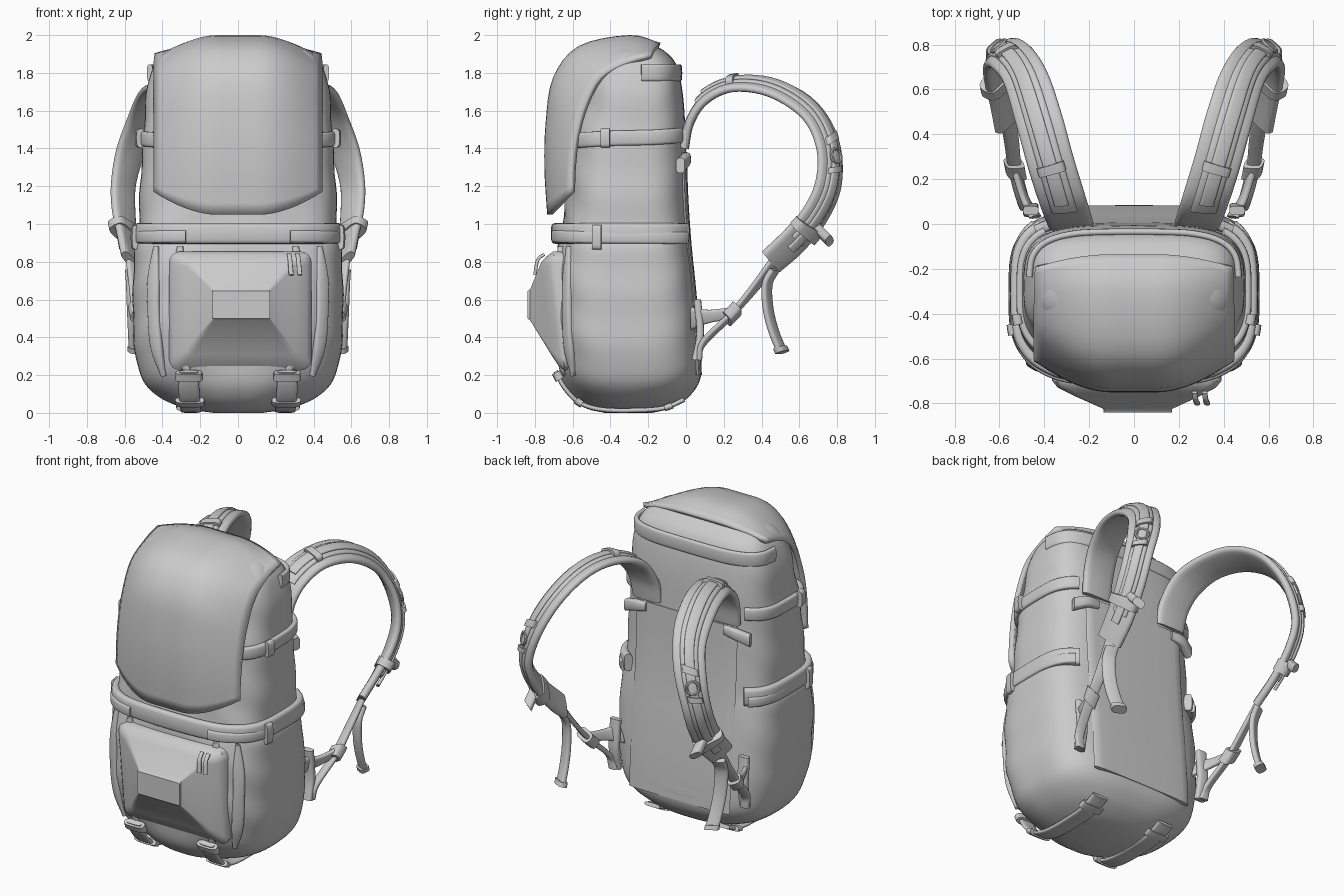
import bpy, bmesh
from math import sin, cos, pi, radians
from mathutils import Vector

if "Cube" in bpy.data.objects:
    bpy.data.objects.remove(bpy.data.objects["Cube"])


def finish(name, bm, mirror=False, angle=40):
    bmesh.ops.recalc_face_normals(bm, faces=bm.faces)
    me = bpy.data.meshes.new(name)
    bm.to_mesh(me)
    bm.free()
    ob = bpy.data.objects.new(name, me)
    bpy.context.collection.objects.link(ob)
    bpy.ops.object.select_all(action='DESELECT')
    ob.select_set(True)
    bpy.context.view_layer.objects.active = ob
    bpy.ops.object.shade_smooth_by_angle(angle=radians(angle))
    if mirror:
        ob.modifiers.new("Mirror", 'MIRROR')
    return ob


def spline(rows, u):
    """Catmull-Rom through rows of numbers, u from 0 to 1."""
    f = u * (len(rows) - 1)
    i = min(int(f), len(rows) - 2)
    t = f - i
    b, c = rows[i], rows[i + 1]
    a = rows[i - 1] if i else [2 * p - q for p, q in zip(b, c)]
    d = rows[i + 2] if i + 2 < len(rows) else [2 * q - p for p, q in zip(b, c)]
    return [q + t / 2 * (r - p + t * (2 * p - 5 * q + 4 * r - s + t * (3 * (q - r) + s - p)))
            for p, q, r, s in zip(a, b, c, d)]


def power(v, n):
    return (1 if v >= 0 else -1) * abs(v) ** (2 / n)


def skin(rings):
    bm = bmesh.new()
    vs = [[bm.verts.new(p) for p in r] for r in rings]
    n = len(rings[0])
    for a, b in zip(vs, vs[1:]):
        for k in range(n):
            bm.faces.new((a[k], a[(k + 1) % n], b[(k + 1) % n], b[k]))
    bm.faces.new(vs[0])
    bm.faces.new(vs[-1])
    return bm


def ribbon(name, rows, thick, mirror=True, scale=1, lift=0, lo=0, hi=1, steps=None, angle=50):
    """Sweep a flat padded section; each row is centre xyz + half-width vector."""
    steps = steps or max(3, int((len(rows) - 1) * 5 * (hi - lo)))
    rings = []
    for i in range(steps + 1):
        u = lo + (hi - lo) * i / steps
        r = spline(rows, u)
        c, s = Vector(r[:3]), Vector(r[3:]) * scale
        t = Vector(spline(rows, min(1, u + .01))[:3]) - Vector(spline(rows, max(0, u - .01))[:3])
        n = s.cross(t).normalized()
        rings.append([c + n * lift + s * power(cos(k * pi / 8), 4)
                      + n * thick / 2 * power(sin(k * pi / 8), 3) for k in range(16)])
    return finish(name, skin(rings), mirror, angle)


# main bag: z, half width, front y, back y, squareness
BODY = [(0, .13, -.43, -.18, 2.2), (.025, .28, -.53, -.08, 2.4), (.09, .42, -.61, .02, 2.7),
        (.2, .515, -.665, .08, 3.2), (.4, .553, -.69, .07, 3.7), (.65, .56, -.69, .05, 3.8),
        (.85, .55, -.68, .03, 3.7), (.95, .525, -.66, .02, 3.6), (1.1, .52, -.64, .01, 3.6),
        (1.4, .505, -.62, 0, 3.6), (1.62, .495, -.56, -.01, 3.6), (1.77, .475, -.52, -.03, 3.6),
        (1.86, .435, -.48, -.06, 3.5), (1.92, .36, -.42, -.12, 3.3), (1.95, .24, -.36, -.18, 3)]


def surf(row, deg, push=0, side=1.0):
    """Point on the bag; the back corners are squarer than the front ones."""
    z, hx, yf, yb, n = row
    a = radians(deg)
    n = n if sin(a) > 0 else n - .4
    return Vector(((hx + push * side) * power(cos(a), n),
                   (yf + yb) / 2 + ((yb - yf) / 2 + push) * power(sin(a), n), z))


def body_row(z):
    lo, hi = 0, 1
    for _ in range(30):
        m = (lo + hi) / 2
        lo, hi = (m, hi) if spline(BODY, m)[0] < z else (lo, m)
    return spline(BODY, lo)


def fold(z, deg):
    """Soft fabric folds, fading out on the flat back."""
    a = radians(deg)
    return .007 * sin(7 * abs(cos(a)) + 9 * z) * sin(15 * z) * (1 - max(0, sin(a)))


rings = []
for i in range(81):
    r = spline(BODY, i / 80)
    rings.append([surf(r, k * 4.5, fold(r[0], k * 4.5)) for k in range(80)])
finish("main_bag", skin(rings), angle=60)


def band(name, z0, z1, d0, d1, half, thick, push, mirror=True, side=.3):
    """Webbing hugging the bag from angle d0 to d1."""
    rows = []
    for i in range(15):
        f = i / 14
        p = surf(body_row(z0 + (z1 - z0) * f), d0 + (d1 - d0) * f, push, side)
        rows.append((*p, 0, 0, half))
    return ribbon(name, rows, thick, mirror, steps=56 if d0 - d1 > 100 else 24)


# bands, side straps and their buckles
band("front_roll_band", .95, .95, 50, -230, .055, .05, .03, False, .1)
band("lower_side_strap", .925, .935, 45, -70, .032, .03, .05, True, .2)
band("lower_side_buckle", .93, .93, -9, -15, .065, .04, .06, True, .4)
band("upper_side_strap", 1.47, 1.44, 50, -55, .04, .035, .015)
band("upper_side_buckle", 1.455, 1.455, -8, -15, .05, .045, .03, True, .8)
band("top_collar_roll", 1.8, 1.8, 178, 2, .045, .03, .002, False)

# back padding
ribbon("back_panel", [(0, body_row(z)[3] - .014, z, .36, 0, 0)
                      for z in (.2, .4, .65, .9, 1.15, 1.38)], .036, False)
ribbon("back_anchor_tab", [(.28, -.005, 1.35, 0, 0, .03), (.36, 0, 1.34, 0, 0, .035),
                           (.44, -.03, 1.31, 0, 0, .04)], .05)

# front side ridges beside the pocket
for name, deg, w in (("pocket_side_ridge", -67, .04), ("outer_side_ridge", -47, .035)):
    rows = []
    for z in (.2, .35, .55, .72, .88):
        p, q = (surf(body_row(z), deg + s, -.002) for s in (-4, 4))
        rows.append((*((p + q) / 2), *((q - p).normalized() * w * (.4 if z in (.2, .88) else 1))))
    ribbon(name, rows, .045, angle=80)

# front flap lid: centre and edge profiles blended across the width
CENTRE = [(-.14, 1.945), (-.3, 1.985), (-.56, 1.93), (-.69, 1.77), (-.728, 1.54), (-.735, 1.3), (-.72, 1.05)]
EDGE = [(-.19, 1.89), (-.31, 1.85), (-.45, 1.77), (-.53, 1.62), (-.575, 1.46), (-.595, 1.3), (-.6, 1.17)]
bm = bmesh.new()
grid = []
for i in range(25):
    c, e = spline(CENTRE, i / 24), spline(EDGE, i / 24)
    row = []
    for k in range(-12, 13):
        v = k / 12
        b = max(0, (abs(v) - .25) / .75) ** 1.8
        y, z = (p + (q - p) * b for p, q in zip(c, e))
        row.append(bm.verts.new((.438 * v, y, z)))
    grid.append(row)
for a, b in zip(grid, grid[1:]):
    for k in range(24):
        bm.faces.new((a[k], a[k + 1], b[k + 1], b[k]))
lid = finish("front_flap_lid", bm, angle=60)
s = lid.modifiers.new("Solidify", 'SOLIDIFY')
s.thickness, s.offset = .03, 0

# front pocket: stacked rounded rectangles tapering to a small block
rings = []
for x0, x1, z0, z1, y, r, slope in ((-.36, .385, .23, .85, -.6, .06, 0), (-.365, .39, .225, .855, -.7, .06, .055),
                                    (-.34, .365, .25, .835, -.73, .05, .055), (-.27, .30, .31, .80, -.765, .03, .05),
                                    (-.135, .17, .49, .655, -.825, .008, 0), (-.135, .17, .50, .645, -.84, .008, 0)):
    ring = []
    for cx, cz, a0 in ((x1 - r, z1 - r, 0), (x0 + r, z1 - r, 90), (x0 + r, z0 + r, 180), (x1 - r, z0 + r, 270)):
        for j in range(5):
            a = radians(a0 + j * 22.5)
            ring.append((cx + r * cos(a), y + (slope if cz < .4 else 0), cz + r * sin(a)))
    rings.append(ring)
finish("front_pocket", skin(rings), angle=45)

# zip pulls
for i, x in enumerate((.27, .315)):
    ribbon(f"zip_pull_{i + 1}", [(x, -.75, .84, .012, 0, 0), (x + .005, -.785, .81, .012, 0, 0),
                                 (x + .012, -.80, .73, .013, 0, 0)], .018, False)

# shoulder strap pad with webbing and keepers lying on it
PAD = [(.28, -.01, 1.40, .10, 0, 0), (.29, .02, 1.54, .105, 0, 0), (.32, .11, 1.67, .105, -.01, -.02),
       (.37, .27, 1.735, .10, -.03, -.02), (.425, .47, 1.715, .10, -.03, -.03),
       (.485, .655, 1.60, .095, -.03, -.04), (.555, .75, 1.42, .085, -.05, -.03),
       (.605, .755, 1.22, .06, -.065, 0), (.605, .69, 1.06, .055, -.065, .02),
       (.585, .58, .92, .05, -.05, .05), (.565, .45, .80, .045, -.045, .05)]
ribbon("shoulder_pad", PAD, .05)
ribbon("shoulder_ridge", PAD, .03, scale=.55, lift=.022, lo=.17, hi=.9)
ribbon("shoulder_webbing", PAD, .02, scale=.3, lift=.04, lo=.2, hi=.93)
for i, (lo, hi, sc) in enumerate(((.28, .3, .6), (.58, .6, .5), (.66, .675, .5), (.84, .875, 1.08))):
    ribbon(f"strap_keeper_{i + 1}", PAD, .06 if i < 3 else .1, scale=sc,
           lift=.03 if i < 3 else .015, lo=lo, hi=hi)

# ring on the shoulder strap
C, N = Vector((.605, .795, 1.36)), Vector((.62, .75, .2)).normalized()
A = N.cross(Vector((0, 0, 1))).normalized()
B = N.cross(A)
bm = bmesh.new()
loops = [[bm.verts.new(C + (A * cos(t) + B * sin(t)) * (.038 + .009 * cos(p)) + N * .009 * sin(p))
          for p in (j * pi / 4 for j in range(8))] for t in (i * pi / 10 for i in range(20))]
for i in range(20):
    for j in range(8):
        a, b = loops[i], loops[(i + 1) % 20]
        bm.faces.new((a[j], a[(j + 1) % 8], b[(j + 1) % 8], b[j]))
finish("strap_ring", bm, True)

# toggle near the lower end of the pad
ribbon("strap_toggle", [(.60, .70, .97, .03, -.01, .02), (.60, .76, .91, .03, -.01, .02)], .05)

# lower adjusting strap, anchor and hanging tail
LOWER = [(.56, .47, .80, .03, -.02, .02), (.545, .36, .66, .03, -.01, .015),
         (.53, .24, .52, .03, 0, .015), (.49, .09, .37, .03, 0, .015), (.47, .07, .28, .03, 0, 0)]
ribbon("lower_strap", LOWER, .03)
ribbon("lower_strap_buckle", LOWER, .07, scale=1.4, lo=.44, hi=.54)
ribbon("lower_anchor_tab", [(.44, .03, .50, .02, 0, .06), (.49, .12, .51, .01, 0, .035),
                            (.53, .25, .53, .01, 0, .03)], .03)
ribbon("lower_anchor_pad", [(.46, .05, .28, .035, 0, 0), (.46, .075, .42, .035, 0, 0),
                            (.46, .06, .60, .035, 0, 0)], .04)
TAIL = [(.56, .47, .76, .035, -.02, 0), (.555, .43, .68, .035, -.02, 0), (.55, .435, .55, .035, -.02, 0),
        (.545, .465, .43, .035, -.02, 0), (.54, .51, .32, .035, -.02, 0)]
ribbon("hanging_tail", TAIL, .035)
ribbon("tail_end", TAIL, .06, scale=1.1, lo=.94, hi=1)

# base straps curving under the bag, with buckles
BASE = [(.26, -.69, .22, .05, 0, 0), (.26, -.64, .13, .055, 0, 0), (.255, -.565, .055, .055, 0, 0),
        (.25, -.45, .018, .055, 0, 0), (.25, -.28, .013, .055, 0, 0), (.25, -.12, .025, .055, 0, 0),
        (.25, -.01, .07, .055, 0, 0)]
ribbon("base_strap", BASE, .025)
ribbon("base_front_buckle", BASE, .05, scale=1.4, lo=.01, hi=.08)
ribbon("base_under_buckle", BASE, .04, scale=1.4, lo=.3, hi=.36)
ribbon("base_rear_buckle", BASE, .035, scale=1.4, lo=.84, hi=.9)
